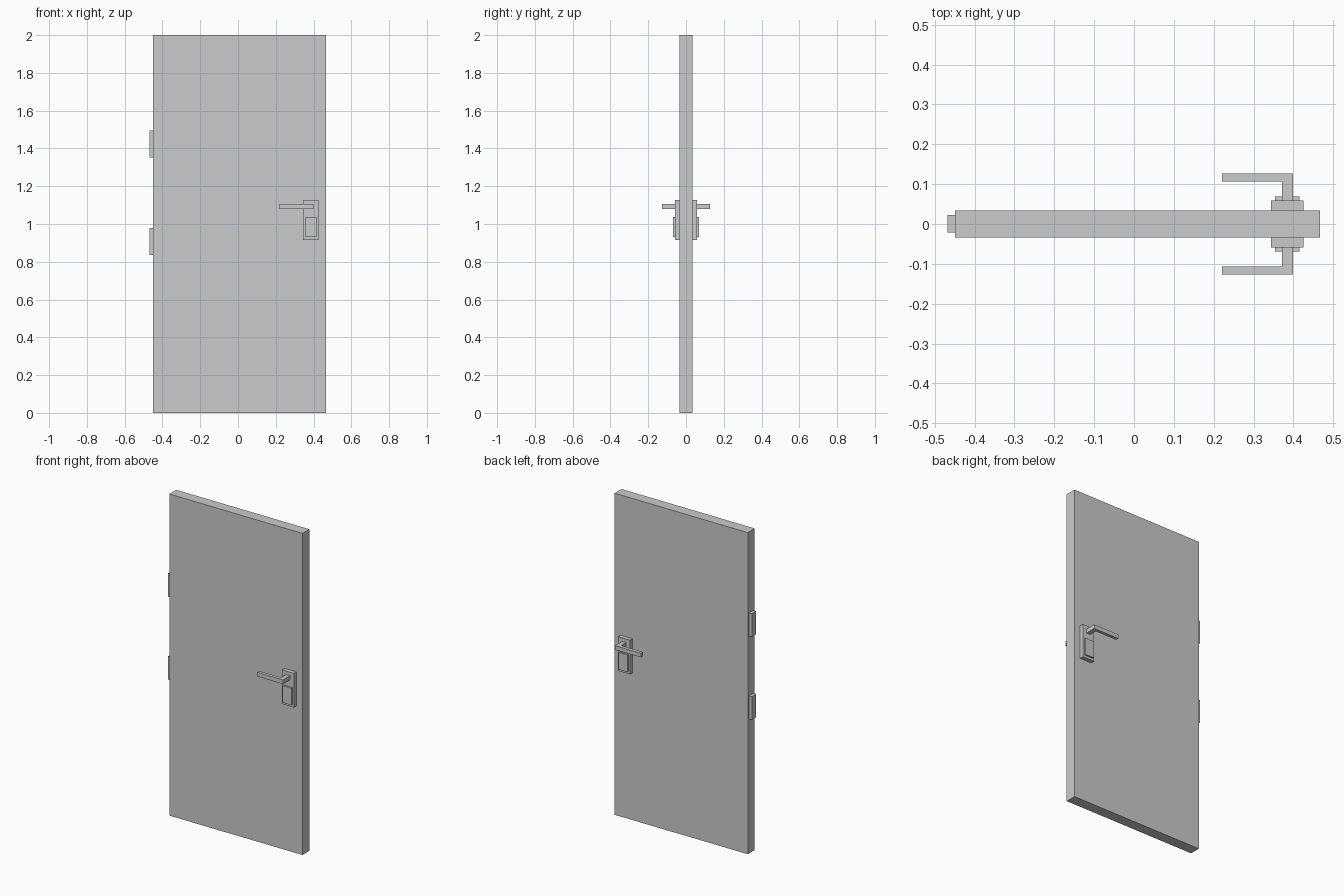
import bpy, bmesh

if "Cube" in bpy.data.objects:
    bpy.data.objects.remove(bpy.data.objects["Cube"])


def prism(name, outline, z0, z1):
    """Extrude an XY outline from z0 to z1."""
    bm = bmesh.new()
    face = bm.faces.new([bm.verts.new((x, y, z0)) for x, y in outline])
    top = bmesh.ops.extrude_face_region(bm, geom=[face])["geom"]
    bmesh.ops.translate(bm, vec=(0, 0, z1 - z0),
                        verts=[v for v in top if isinstance(v, bmesh.types.BMVert)])
    bmesh.ops.recalc_face_normals(bm, faces=bm.faces)
    mesh = bpy.data.meshes.new(name)
    bm.to_mesh(mesh)
    bm.free()
    obj = bpy.data.objects.new(name, mesh)
    bpy.context.collection.objects.link(obj)
    return obj


def box(name, x0, x1, y0, y1, z0, z1):
    return prism(name, [(x0, y0), (x1, y0), (x1, y1), (x0, y1)], z0, z1)


# Door leaf
DOOR_Y = 0.034
box("door_panel", -0.449, 0.467, -DOOR_Y, DOOR_Y, 0, 2)

# Hinges on the left edge
for label, z in (("lower", 0.836), ("upper", 1.352)):
    box(label + "_hinge", -0.468, -0.449, -0.021, 0.022, z, z + 0.144)

# Lock hardware, repeated on both faces
for side, s in (("front", -1), ("back", 1)):
    box(side + "_lock_plate", 0.344, 0.426, s * DOOR_Y, s * 0.059, 0.916, 1.128)
    box(side + "_lock_pad", 0.354, 0.416, s * 0.059, s * 0.069, 0.931, 1.037)
    # L-shaped lever: stem out of the plate, arm toward the hinges
    lever = [(0.372, 0.059), (0.399, 0.059), (0.399, 0.127),
             (0.221, 0.127), (0.221, 0.107), (0.372, 0.107)]
    prism(side + "_lever", [(x, s * y) for x, y in lever], 1.080, 1.106)
